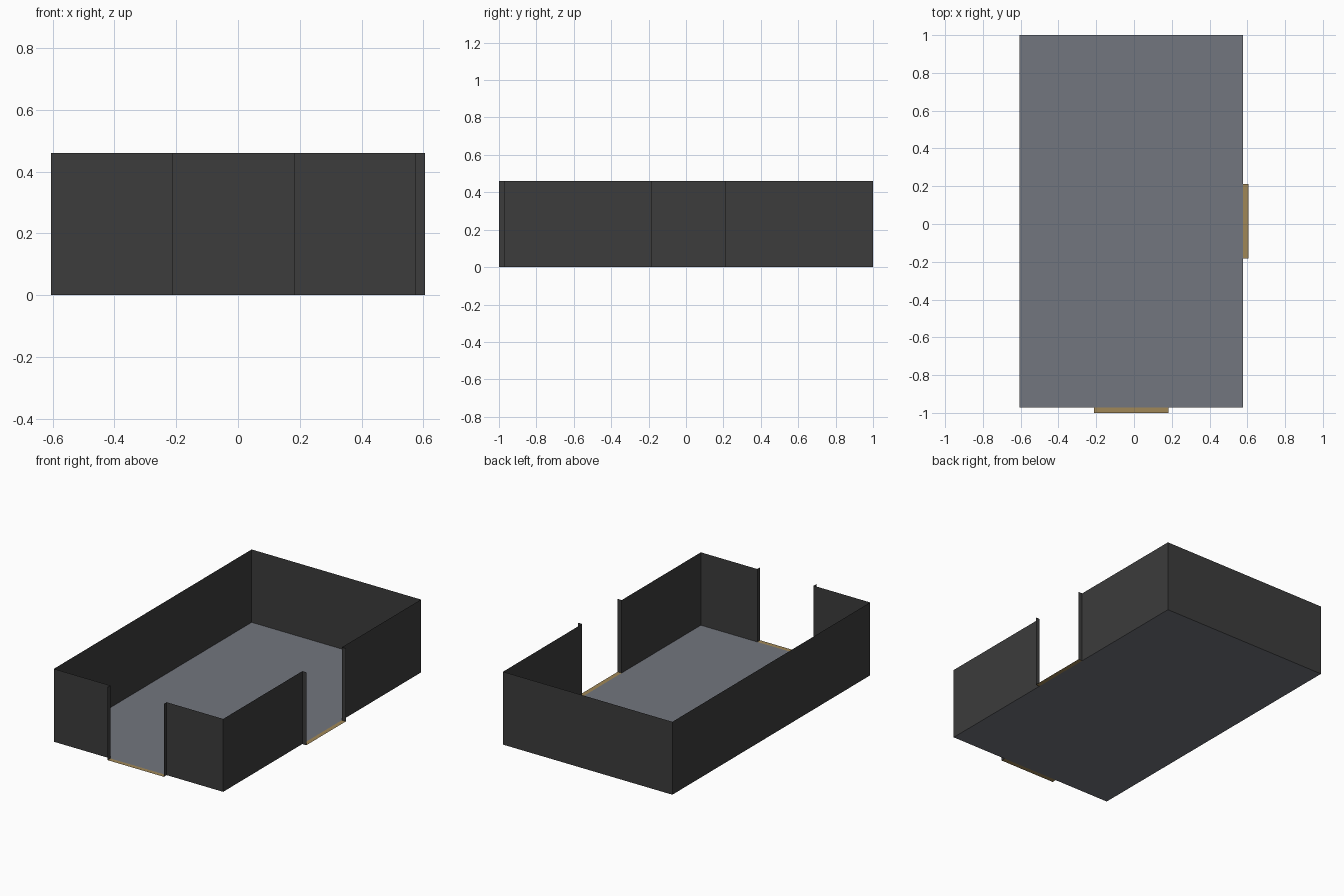
import bpy

if "Cube" in bpy.data.objects:
    bpy.data.objects.remove(bpy.data.objects["Cube"])

# Room extents, doorway width, doorway depth
X0, X1, Y0, Y1, H = -0.605, 0.577, -0.972, 1.0, 0.46
CX, CY = (X0 + X1) / 2, (Y0 + Y1) / 2
W, D = 0.197, 0.028


def material(name, rgb):
    m = bpy.data.materials.new(name)
    m.diffuse_color = (*rgb, 1)
    m.use_nodes = True
    m.node_tree.nodes["Principled BSDF"].inputs["Base Color"].default_value = m.diffuse_color
    return m


wall_mat = material("charcoal wall", (0.045, 0.045, 0.045))
floor_mat = material("grey floor", (0.17, 0.181, 0.209))
sill_mat = material("tan threshold", (0.352, 0.242, 0.095))


def sheet(name, corners, mat):
    me = bpy.data.meshes.new(name)
    me.from_pydata(corners, [], [range(len(corners))])
    me.materials.append(mat)
    ob = bpy.data.objects.new(name, me)
    bpy.context.collection.objects.link(ob)


def wall(name, a, b):
    sheet(name, [(*a, 0), (*b, 0), (*b, H), (*a, H)], wall_mat)


def flat(name, x0, x1, y0, y1, mat):
    sheet(name, [(x0, y0, 0), (x1, y0, 0), (x1, y1, 0), (x0, y1, 0)], mat)


# Floor and solid walls
flat("floor", X0, X1, Y0, Y1, floor_mat)
wall("back_wall", (X1, Y1), (X0, Y1))
wall("left_wall", (X0, Y1), (X0, Y0))

# Front wall and right wall, each split by a doorway with outward jambs
for side, s, fx, ry in (("near", -1, X0, Y0), ("far", 1, X1, Y1)):
    dx, dy = CX + s * W, CY + s * W
    wall(f"front_wall_{side}", (fx, Y0), (dx, Y0))
    wall(f"front_jamb_{side}", (dx, Y0), (dx, Y0 - D))
    wall(f"right_wall_{side}", (X1, ry), (X1, dy))
    wall(f"right_jamb_{side}", (X1, dy), (X1 + D, dy))

# Doorway thresholds
flat("front_threshold", CX - W, CX + W, Y0 - D, Y0, sill_mat)
flat("right_threshold", X1, X1 + D, CY - W, CY + W, sill_mat)
